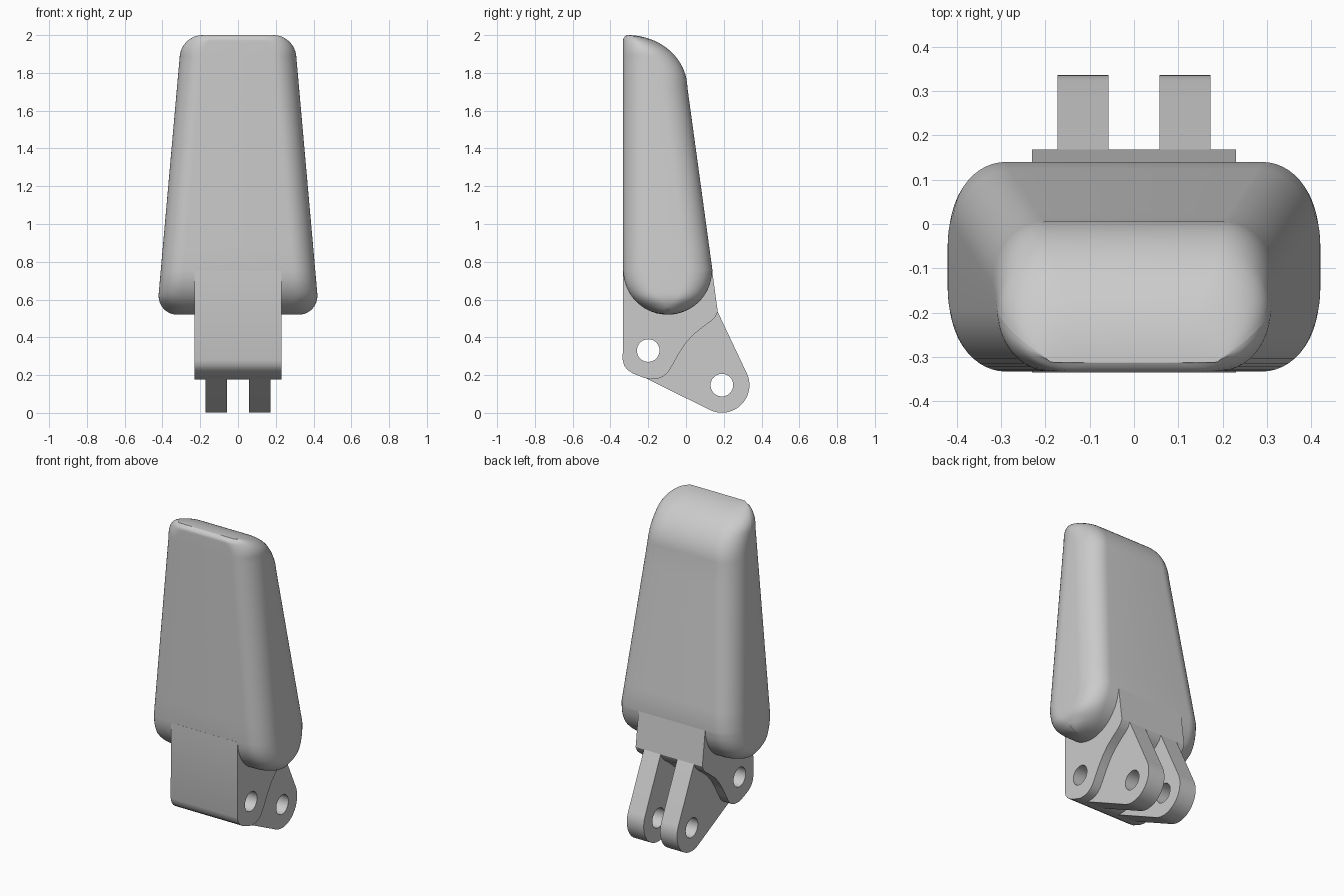
import bpy, bmesh, math
from math import sin, cos, pi, sqrt

cube = bpy.data.objects.get("Cube")
if cube:
    bpy.data.objects.remove(cube, do_unlink=True)

grey = bpy.data.materials.new("plain grey")
grey.use_nodes = True
grey.diffuse_color = (0.6, 0.6, 0.6, 1)
grey.node_tree.nodes["Principled BSDF"].inputs["Base Color"].default_value = (0.6, 0.6, 0.6, 1)


def finish(bm, name, angle):
    bmesh.ops.recalc_face_normals(bm, faces=bm.faces)
    mesh = bpy.data.meshes.new(name)
    bm.to_mesh(mesh)
    bm.free()
    mesh.materials.append(grey)
    obj = bpy.data.objects.new(name, mesh)
    bpy.context.collection.objects.link(obj)
    bpy.ops.object.select_all(action='DESELECT')
    obj.select_set(True)
    bpy.context.view_layer.objects.active = obj
    bpy.ops.object.shade_smooth_by_angle(angle=math.radians(angle))
    return obj


def arc(cy, cz, r, start, end, n):
    """Points on a circle in the side plane, angles in degrees."""
    return [(cy + r * cos(math.radians(start + (end - start) * i / n)),
             cz + r * sin(math.radians(start + (end - start) * i / n))) for i in range(n + 1)]


def plate(name, profile, hole, x0, x1):
    """Side profile with a round hole, extruded from x0 to x1."""
    bm = bmesh.new()
    for loop in (profile, arc(*hole, 0.06, 0, 348.75, 31)):
        verts = [bm.verts.new((x0, y, z)) for y, z in loop]
        for a, b in zip(verts, verts[1:] + verts[:1]):
            bm.edges.new((a, b))
    bmesh.ops.triangle_fill(bm, edges=bm.edges[:], use_beauty=True)
    out = bmesh.ops.extrude_face_region(bm, geom=bm.faces[:], use_keep_orig=True)
    bmesh.ops.translate(bm, vec=(x1 - x0, 0, 0),
                        verts=[g for g in out["geom"] if isinstance(g, bmesh.types.BMVert)])
    return finish(bm, name, 30)


# Tapered padded body, lofted from rounded rectangles
LOW, R = 0.755, 0.235      # round bottom: centre height and radius
TOP, RISE = 1.72, 0.28     # domed back of the tip


def section(z):
    half = 0.42 - 0.0887 * (z - 0.63)
    if z < 0.63:
        half -= 0.11 * (1 - sqrt(max(0, 1 - ((0.63 - z) / 0.11) ** 2)))
    if z > 1.89:
        half -= 0.11 * (1 - sqrt(max(0, 1 - ((z - 1.89) / 0.11) ** 2)))
    front, back = -0.333, 0.14 - 0.137 * (z - LOW)
    if z < LOW:
        spread = sqrt(max(0, R * R - (LOW - z) ** 2))
        front, back = -0.097 - spread, -0.097 + spread
    if z > TOP:
        back = -0.31 + 0.317 * sqrt(max(0, 1 - ((z - TOP) / RISE) ** 2))
    if z > 1.975:
        front += 0.02 * ((z - 1.975) / 0.025) ** 2
    rx, ry = min(0.12, half), min(0.14, (back - front) / 2)
    ring = []
    for k, (sx, sy) in enumerate(((1, 1), (-1, 1), (-1, -1), (1, -1))):
        cx = sx * (half - rx)
        cy = back - ry if sy > 0 else front + ry
        for i in range(13):
            a = (k + i / 12) * pi / 2
            ring.append((cx + rx * cos(a), cy + ry * sin(a), z))
    return ring


heights = [LOW - R * cos(i / 20 * pi / 2) for i in range(21)]
heights[0] += 0.0003
heights += [LOW + (TOP - LOW) * i / 8 for i in range(1, 9)]
heights += [TOP + RISE * sin(i / 24 * pi / 2) for i in range(1, 25)]
bm = bmesh.new()
rings = [[bm.verts.new(p) for p in section(z)] for z in heights]
for lower, upper in zip(rings, rings[1:]):
    for i in range(len(lower)):
        j = (i + 1) % len(lower)
        bm.faces.new((lower[i], lower[j], upper[j], upper[i]))
bm.faces.new(rings[0])
bm.faces.new(rings[-1])
finish(bm, "padded_body", 40)

# Neck block with a scooped back and a cross hole
neck = [(-0.333, 0.75), (-0.335, 0.28), (-0.327, 0.25), (-0.31, 0.228), (-0.28, 0.208),
        (-0.22, 0.185), (-0.19, 0.178), (-0.15, 0.18), (-0.12, 0.193), (-0.095, 0.215),
        (-0.07, 0.255), (-0.04, 0.31), (0, 0.37), (0.04, 0.415), (0.09, 0.455),
        (0.135, 0.488), (0.155, 0.508), (0.168, 0.535), (0.139, 0.75)]
plate("neck_block", neck, (-0.2, 0.33), -0.23, 0.23)

# Pair of rear hinge lugs
lug = [(0, 0.5), (-0.12, 0.22), (-0.21, 0.182)]
lug += arc(0.19, 0.147, 0.146, -115, 25, 24) + [(0.168, 0.535), (0.08, 0.58)]
for side, label in ((1, "left"), (-1, "right")):
    plate(label + "_hinge_lug", lug, (0.19, 0.147), side * 0.057, side * 0.173)
